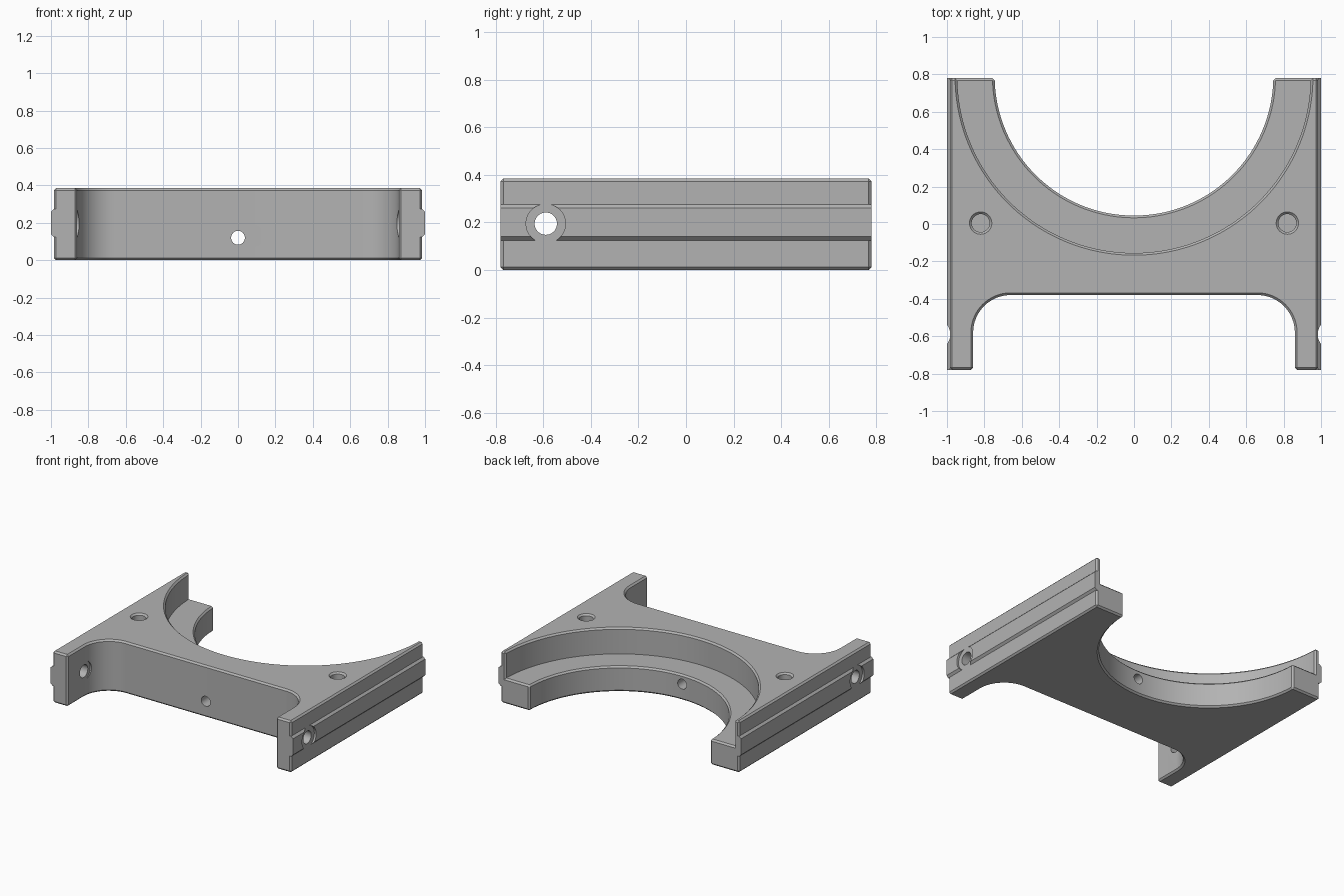
import bpy, bmesh, math
from mathutils import Matrix

if "Cube" in bpy.data.objects:
    bpy.data.objects.remove(bpy.data.objects["Cube"])

H, Y, X = 0.385, 0.78, 0.985        # body height, half depth, half width
BORE, STEP, CY = 0.745, 0.945, 0.79  # cradle radii and centre
LEDGE = 0.19
CH = 0.012

grey = bpy.data.materials.new("mid grey")
grey.diffuse_color = (0.45, 0.45, 0.45, 1)
grey.use_nodes = True
grey.node_tree.nodes["Principled BSDF"].inputs["Base Color"].default_value = grey.diffuse_color


def make_object(name, bm):
    bmesh.ops.recalc_face_normals(bm, faces=bm.faces)
    me = bpy.data.meshes.new(name)
    bm.to_mesh(me)
    bm.free()
    me.materials.append(grey)
    ob = bpy.data.objects.new(name, me)
    bpy.context.collection.objects.link(ob)
    return ob


def prism(name, pts, vec):
    bm = bmesh.new()
    face = bm.faces.new([bm.verts.new(p) for p in pts])
    ext = bmesh.ops.extrude_face_region(bm, geom=[face])
    bmesh.ops.translate(bm, vec=vec, verts=[v for v in ext["geom"] if isinstance(v, bmesh.types.BMVert)])
    return make_object(name, bm)


def cylinder(name, centre, r, length, axis="Z", r2=None, n=40):
    rot = {"X": Matrix.Rotation(math.pi / 2, 4, "Y"),
           "Y": Matrix.Rotation(math.pi / 2, 4, "X"), "Z": Matrix()}[axis]
    bm = bmesh.new()
    bmesh.ops.create_cone(bm, cap_ends=True, segments=n, radius1=r, radius2=r if r2 is None else r2,
                          depth=length, matrix=Matrix.Translation(centre) @ rot)
    return make_object(name, bm)


def combine(ob, other, op="DIFFERENCE"):
    mod = ob.modifiers.new(op, "BOOLEAN")
    mod.operation, mod.solver, mod.object = op, "EXACT", other
    bpy.context.view_layer.objects.active = ob
    bpy.ops.object.modifier_apply(modifier=mod.name)
    bpy.data.objects.remove(other)


def arc(cx, cy, r, a0, a1, n):
    return [(cx + r * math.cos(a0 + (a1 - a0) * i / n), cy + r * math.sin(a0 + (a1 - a0) * i / n), 0)
            for i in range(n + 1)]


# Body outline: round cradle at the back, filleted recess at the front
IN, FR, FY = 0.86, 0.2, -0.38
outline = [(-X, -Y, 0), (-IN, -Y, 0)]
outline += arc(-IN + FR, FY - FR, FR, math.pi, math.pi / 2, 16)
outline += arc(IN - FR, FY - FR, FR, math.pi / 2, 0, 16)
outline += [(IN, -Y, 0), (X, -Y, 0), (X, Y, 0)]
a = math.asin((CY - Y) / BORE)
outline += arc(0, CY, BORE, -a, -math.pi + a, 72)
outline += [(-X, Y, 0)]
body = prism("bracket_body", outline, (0, 0, H))

# Stepped seat around the cradle
combine(body, cylinder("seat_cutter", (0, CY, LEDGE + 0.25), STEP, 0.5, n=144))

# Chamfer the sharp outer edges
bm = bmesh.new()
bm.from_mesh(body.data)
bmesh.ops.remove_doubles(bm, verts=bm.verts, dist=1e-4)
edges = [e for e in bm.edges if e.is_manifold and e.is_convex and e.calc_face_angle() > math.radians(40)]
bmesh.ops.bevel(bm, geom=edges, offset=CH, segments=1, affect="EDGES", clamp_overlap=True)
bm.to_mesh(body.data)
bm.free()

# Side rails with a round clearance notch
for s in (-1, 1):
    rail = prism("side_rail", [(s * x, -Y, z) for x, z in
                 ((0.965, 0.125), (0.985, 0.125), (1, 0.14), (1, 0.26), (0.985, 0.275), (0.965, 0.275))],
                 (0, 2 * Y, 0))
    combine(rail, cylinder("notch_cutter", (s * 1.0, -0.59, 0.195), 0.083, 0.03, "X"))
    combine(body, rail, "UNION")

    # Cross hole through the front leg, with a spot face on its inner side
    combine(body, cylinder("cross_hole_cutter", (s * 0.9, -0.59, 0.195), 0.047, 0.4, "X"))
    combine(body, cylinder("spot_face_cutter", (s * 0.76, -0.59, 0.195), 0.075, 0.2, "X"))

    # Countersunk blind hole in the top
    combine(body, cylinder("top_hole_cutter", (s * 0.82, 0.005, H), 0.048, 0.4))
    combine(body, cylinder("countersink_cutter", (s * 0.82, 0.005, H), 0.048, 0.024, r2=0.072))

# Small hole through the middle web
combine(body, cylinder("web_hole_cutter", (0, -0.15, 0.12), 0.037, 0.8, "Y"))

# Smooth curves, crisp edges
bpy.ops.object.select_all(action="DESELECT")
body.select_set(True)
bpy.context.view_layer.objects.active = body
bpy.ops.object.shade_smooth_by_angle(angle=math.radians(25))
